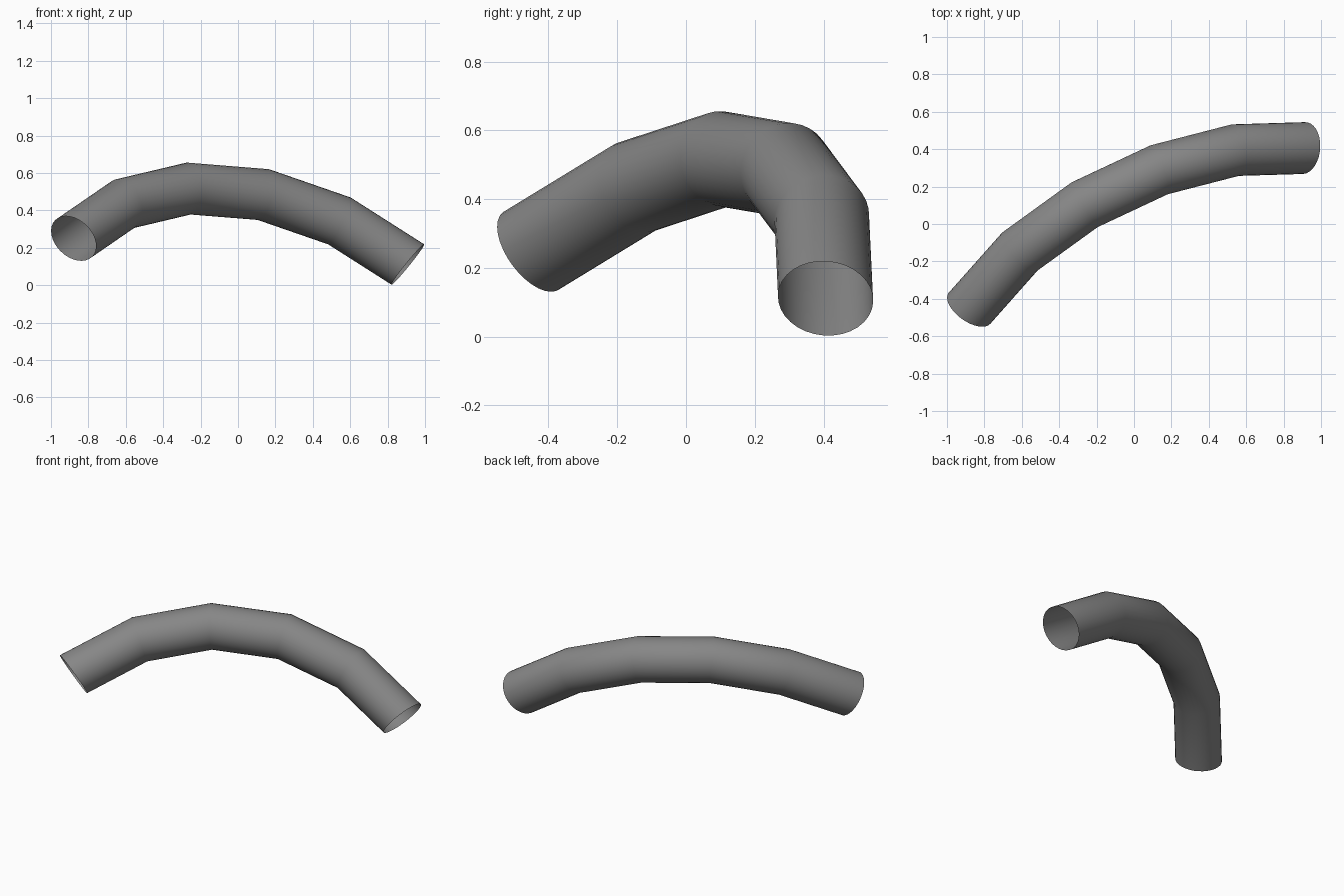
import bpy, bmesh, math
from mathutils import Vector

if "Cube" in bpy.data.objects:
    bpy.data.objects.remove(bpy.data.objects["Cube"])

RADIUS, SIDES = 0.139, 32

# Centre line of the bent pipe
path = [Vector(p) for p in (
    (-0.879, -0.45, 0.25), (-0.61, -0.147, 0.435), (-0.264, 0.103, 0.517),
    (0.135, 0.29, 0.485), (0.542, 0.395, 0.344), (0.908, 0.406, 0.111))]

# Ring normals: curve tangents, with the end cuts following the arc
normals = [Vector((0.50, 0.70, 0.51)).normalized()]
for a, b, c in zip(path, path[1:], path[2:]):
    normals.append(((b - a).normalized() + (c - b).normalized()).normalized())
normals.append(Vector((0.775, -0.07, -0.628)).normalized())

# Sweep circular rings along the path, carrying the frame without twist
bm = bmesh.new()
rings = []
u = normals[0].orthogonal().normalized()
for i, (p, n) in enumerate(zip(path, normals)):
    if i:
        u = normals[i - 1].rotation_difference(n) @ u
    u = (u - n * u.dot(n)).normalized()
    v = n.cross(u)
    rings.append([bm.verts.new(p + RADIUS * (u * math.cos(t) + v * math.sin(t)))
                  for t in (2 * math.pi * k / SIDES for k in range(SIDES))])
for r, s in zip(rings, rings[1:]):
    for k in range(SIDES):
        j = (k + 1) % SIDES
        bm.faces.new((r[k], r[j], s[j], s[k])).smooth = True

# Open-ended pipe object
mesh = bpy.data.meshes.new("bent_pipe")
bm.to_mesh(mesh)
bm.free()
bpy.context.collection.objects.link(bpy.data.objects.new("bent_pipe", mesh))

# Dark grey finish
mat = bpy.data.materials.new("dark_grey")
mat.diffuse_color = (0.24, 0.24, 0.24, 1)
mat.use_nodes = True
mat.node_tree.nodes["Principled BSDF"].inputs["Base Color"].default_value = mat.diffuse_color
mesh.materials.append(mat)
